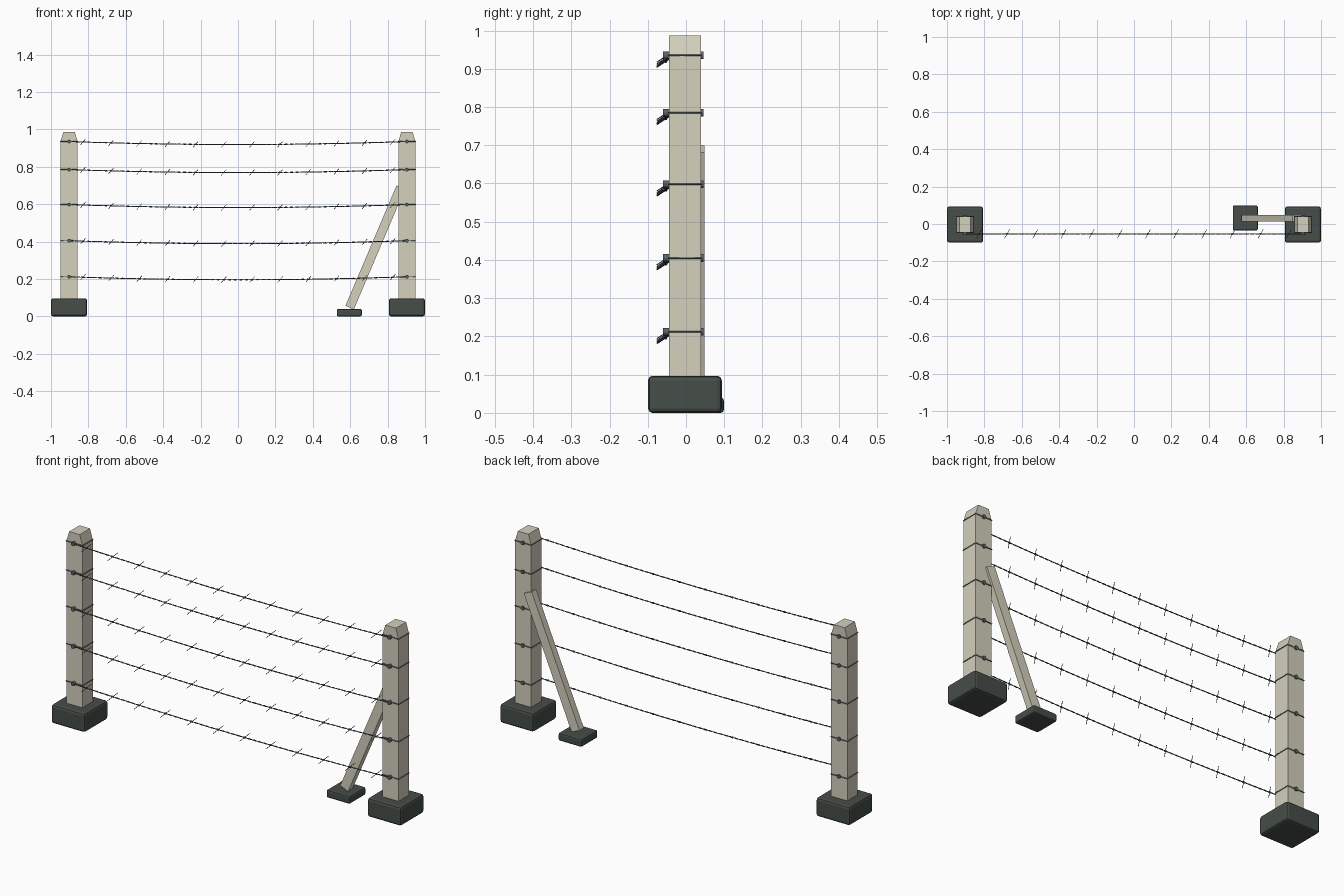
import bpy, bmesh, math
from mathutils import Vector, Matrix

if "Cube" in bpy.data.objects:
    bpy.data.objects.remove(bpy.data.objects["Cube"])


def material(name, rgb):
    m = bpy.data.materials.new(name)
    m.diffuse_color = (*rgb, 1)
    m.use_nodes = True
    m.node_tree.nodes["Principled BSDF"].inputs["Base Color"].default_value = m.diffuse_color
    return m


CONCRETE = material("pale concrete", (0.66, 0.635, 0.515))
FOOTING = material("dark footing", (0.061, 0.074, 0.065))
WIRE = material("grey wire", (0.105, 0.125, 0.133))

PX, PY = 0.903, -0.003          # post centre
HX, HY = 0.046, 0.042           # post half sizes
TOP = 0.987
HEIGHTS = (0.935, 0.785, 0.598, 0.405, 0.212)
WIRE_Y, SAG = -0.053, 0.016


def finish(name, bm, mat):
    bmesh.ops.recalc_face_normals(bm, faces=bm.faces)
    me = bpy.data.meshes.new(name)
    bm.to_mesh(me)
    bm.free()
    me.materials.append(mat)
    ob = bpy.data.objects.new(name, me)
    bpy.context.collection.objects.link(ob)
    return ob


def box(name, centre, size, mat, bevel=0, rot=Matrix()):
    bm = bmesh.new()
    bmesh.ops.create_cube(bm, size=1, matrix=Matrix.Translation(centre) @ rot @ Matrix.Diagonal((*size, 1)))
    ob = finish(name, bm, mat)
    if bevel:
        b = ob.modifiers.new("soft edges", 'BEVEL')
        b.width, b.segments = bevel, 2
    return ob


def tubes(name, paths, radius, closed=False, res=1):
    cu = bpy.data.curves.new(name, 'CURVE')
    cu.dimensions = '3D'
    cu.bevel_depth, cu.bevel_resolution = radius, res
    cu.use_fill_caps = True
    for pts in paths:
        s = cu.splines.new('POLY')
        s.points.add(len(pts) - 1)
        for p, q in zip(s.points, pts):
            p.co = (*q, 1)
        s.use_cyclic_u = closed
    cu.materials.append(WIRE)
    ob = bpy.data.objects.new(name, cu)
    bpy.context.collection.objects.link(ob)
    return ob


# posts with a roof-shaped top, their footings, wire ties and pins
profile = [(-HX, 0.02), (HX, 0.02), (HX, 0.935), (0.030, TOP), (-0.030, TOP), (-HX, 0.935)]
for side, sx in (("left", -1), ("right", 1)):
    bm = bmesh.new()
    face = bm.faces.new([bm.verts.new((sx * PX + x, PY - HY, z)) for x, z in profile])
    ext = bmesh.ops.extrude_face_region(bm, geom=[face])
    bmesh.ops.translate(bm, vec=(0, 2 * HY, 0),
                        verts=[v for v in ext["geom"] if isinstance(v, bmesh.types.BMVert)])
    finish(side + "_post", bm, CONCRETE)
    box(side + "_footing", (sx * PX, PY, 0.0485), (0.193, 0.193, 0.097), FOOTING, 0.012)

    a, b = HX + 0.001, HY + 0.001
    tubes(side + "_wire_ties",
          [[(sx * PX + i * a, PY + j * b, z) for i, j in ((-1, -1), (1, -1), (1, 1), (-1, 1))]
           for z in HEIGHTS], 0.0022, True)
    bm = bmesh.new()
    for z in HEIGHTS:
        bmesh.ops.create_cone(bm, cap_ends=True, segments=12, radius1=0.010, radius2=0.010, depth=0.106,
                              matrix=Matrix.Translation((sx * PX, -0.007, z)) @ Matrix.Rotation(math.pi / 2, 4, 'X'))
    finish(side + "_pins", bm, WIRE)

# leaning brace and its foot
low, high = Vector((0.597, 0.031, 0.047)), Vector((0.870, 0.031, 0.690))
lean = math.atan2(high.x - low.x, high.z - low.z)
box("brace", (low + high) / 2, (0.049, 0.036, (high - low).length), CONCRETE,
    rot=Matrix.Rotation(lean, 4, 'Y'))
box("brace_foot", (0.595, 0.032, 0.020), (0.134, 0.134, 0.040), FOOTING, 0.008)


# sagging twisted wires
def wire_z(x, z):
    return z - SAG * (1 - (x / PX) ** 2)


N = 240
strands = []
for z in HEIGHTS:
    for phase in (0, math.pi):
        path = []
        for i in range(N + 1):
            x = PX * (2 * i / N - 1)
            t = 2 * math.pi * 30 * i / N + phase
            path.append((x, WIRE_Y + 0.0016 * math.cos(t), wire_z(x, z) + 0.0016 * math.sin(t)))
        strands.append(path)
tubes("wire_strands", strands, 0.0017)

# barbs with a small coil at each one
barbs, coils = [], []
for z in HEIGHTS:
    for i in range(12):
        x = -0.829 + i * 0.1506
        c = Vector((x, WIRE_Y, wire_z(x, z)))
        d = Vector((0.013, 0.023, 0.015))
        barbs.append([c - d, c + d])
        coils.append([c - Vector((0.005, 0, 0)), c + Vector((0.005, 0, 0))])
tubes("barbs", barbs, 0.0014)
tubes("barb_coils", coils, 0.0042)
